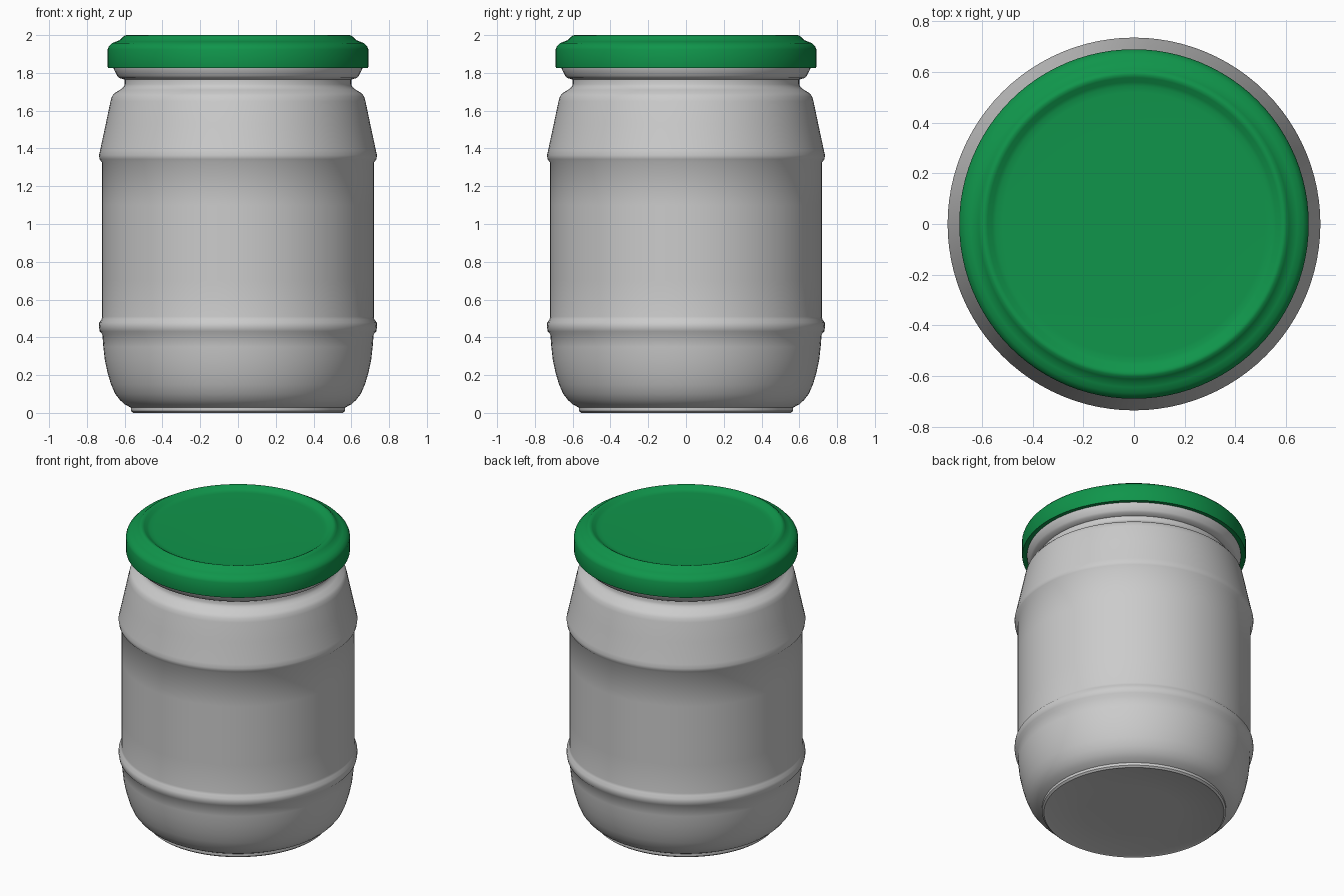
import bpy, bmesh, math

SEGMENTS = 96


def lathe(name, profile):
    """Revolve (radius, z) points about the z axis into a smooth object."""
    bm = bmesh.new()
    verts = [bm.verts.new((r, 0, z)) for r, z in profile]
    edges = [bm.edges.new(pair) for pair in zip(verts, verts[1:])]
    bmesh.ops.spin(bm, geom=verts + edges, cent=(0, 0, 0), axis=(0, 0, 1),
                   angle=math.tau, steps=SEGMENTS, use_duplicate=False)
    bmesh.ops.remove_doubles(bm, verts=bm.verts, dist=0.0005)
    bmesh.ops.recalc_face_normals(bm, faces=bm.faces)
    mesh = bpy.data.meshes.new(name)
    bm.to_mesh(mesh)
    bm.free()
    obj = bpy.data.objects.new(name, mesh)
    bpy.context.collection.objects.link(obj)
    bpy.ops.object.select_all(action='DESELECT')
    obj.select_set(True)
    bpy.context.view_layer.objects.active = obj
    bpy.ops.object.shade_smooth_by_angle(angle=math.radians(40))
    return obj


# Jar: base, rounded heel, two ribs around the label area, shoulder, neck, mouth
jar = lathe("jar", [
    (0, 0.012), (0.30, 0.01), (0.54, 0.005), (0.555, 0.0), (0.567, 0.01), (0.567, 0.028),
    (0.60, 0.045), (0.625, 0.068), (0.65, 0.10), (0.672, 0.15), (0.69, 0.21),
    (0.705, 0.28), (0.713, 0.35), (0.718, 0.415),
    (0.732, 0.432), (0.736, 0.455), (0.735, 0.478), (0.722, 0.495), (0.719, 0.51),
    (0.719, 0.70), (0.719, 1.10), (0.719, 1.325),
    (0.733, 1.343), (0.736, 1.365), (0.73, 1.39),
    (0.70, 1.53), (0.675, 1.65), (0.668, 1.675), (0.655, 1.692),
    (0.625, 1.71), (0.606, 1.725), (0.60, 1.74), (0.60, 1.765),
    (0.63, 1.773), (0.64, 1.785), (0.658, 1.82), (0.66, 1.84),
    (0.66, 1.92), (0.645, 1.94), (0.62, 1.94),
])

# Lid: skirt, rounded shoulder, raised rim and sunken panel
lid = lathe("lid", [
    (0.657, 1.828), (0.688, 1.825), (0.69, 1.832), (0.69, 1.925), (0.684, 1.94),
    (0.668, 1.957), (0.645, 1.966), (0.625, 1.974), (0.612, 1.988), (0.60, 1.998),
    (0.59, 2.0), (0.578, 1.995), (0.56, 1.982), (0.545, 1.976), (0.52, 1.975),
    (0.26, 1.975), (0, 1.975),
])
green = bpy.data.materials.new("green_lid_paint")
green.diffuse_color = (0.005, 0.30, 0.07, 1)
lid.data.materials.append(green)
